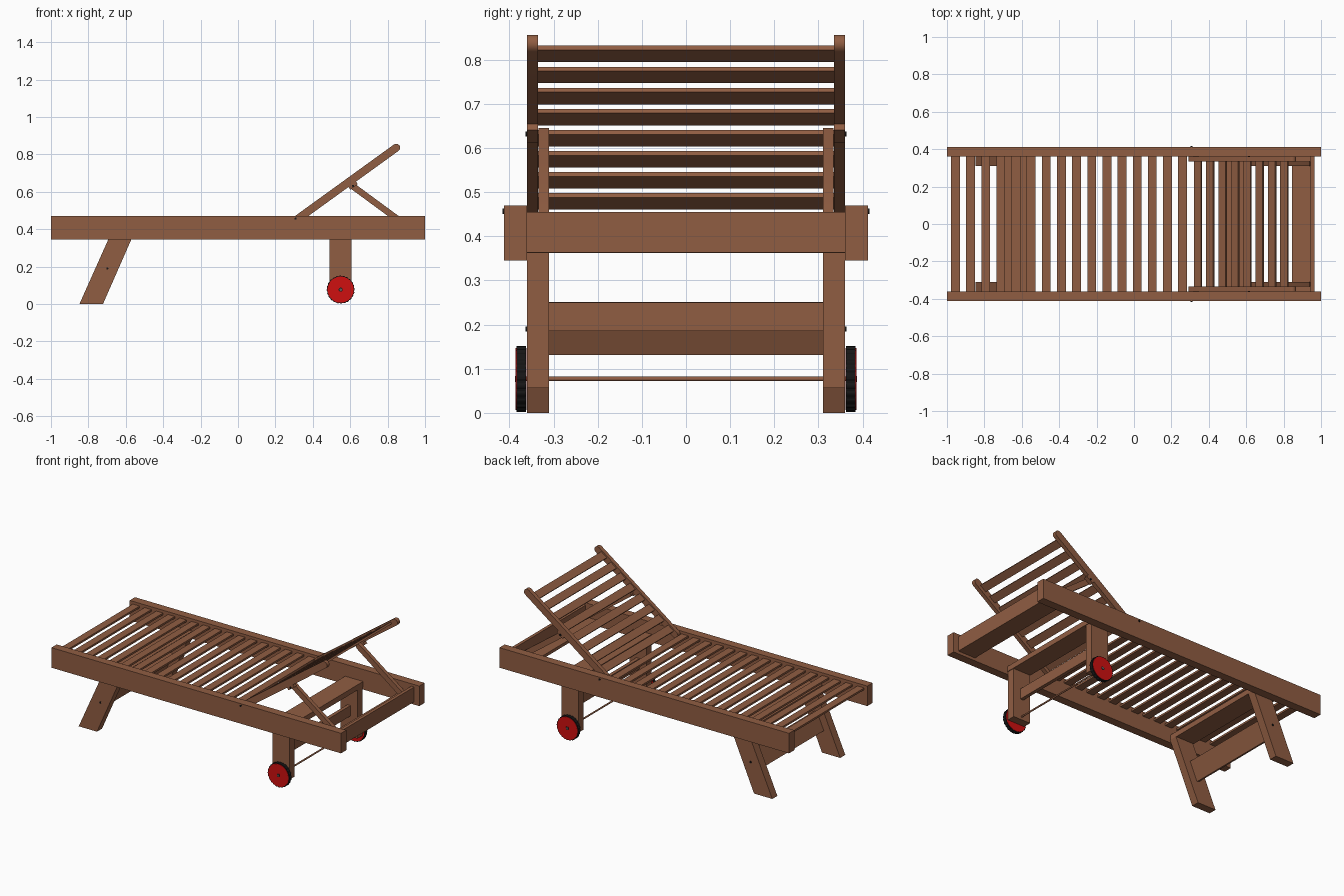
import bpy
import bmesh
from math import atan2, cos, sin, pi

cube = bpy.data.objects.get("Cube")
if cube:
    bpy.data.objects.remove(cube, do_unlink=True)


def make_material(name, rgb):
    mat = bpy.data.materials.new(name)
    mat.use_nodes = True
    color = (*rgb, 1)
    mat.diffuse_color = color
    node = next(n for n in mat.node_tree.nodes if n.type == "BSDF_PRINCIPLED")
    node.inputs["Base Color"].default_value = color
    return mat


WOOD = make_material("brown wood", (0.28, 0.11, 0.055))
RED = make_material("red wheel", (0.62, 0.005, 0.005))
BLACK = make_material("black rubber", (0.008, 0.008, 0.008))
STEEL = make_material("grey steel", (0.12, 0.11, 0.1))
SIDES = (("front", -1), ("back", 1))


def prism(name, outline, y0, y1, mat=WOOD, smooth=False):
    """Extrude an x-z outline from y0 to y1."""
    bm = bmesh.new()
    near = [bm.verts.new((x, y0, z)) for x, z in outline]
    far = [bm.verts.new((x, y1, z)) for x, z in outline]
    bm.faces.new(near)
    bm.faces.new(far)
    for i in range(len(outline)):
        j = (i + 1) % len(outline)
        bm.faces.new((near[i], near[j], far[j], far[i]))
    bmesh.ops.recalc_face_normals(bm, faces=bm.faces)
    mesh = bpy.data.meshes.new(name)
    bm.to_mesh(mesh)
    bm.free()
    mesh.materials.append(mat)
    obj = bpy.data.objects.new(name, mesh)
    bpy.context.collection.objects.link(obj)
    if smooth:
        bpy.ops.object.select_all(action="DESELECT")
        obj.select_set(True)
        bpy.context.view_layer.objects.active = obj
        bpy.ops.object.shade_smooth_by_angle()
    return obj


def pair(name, outline, y0, y1, mat=WOOD, smooth=False):
    """Make a part on both long sides."""
    for side, s in SIDES:
        prism(f"{name}_{side}", outline, s * y0, s * y1, mat, smooth)


def box(x0, x1, z0, z1):
    return [(x0, z0), (x1, z0), (x1, z1), (x0, z1)]


def tilted_box(cx, cz, length, thick, angle):
    c, s = cos(angle), sin(angle)
    return [(cx + u * c - v * s, cz + u * s + v * c)
            for u, v in box(-length / 2, length / 2, -thick / 2, thick / 2)]


def disc(cx, cz, r, n=32):
    return [(cx + r * cos(2 * pi * i / n), cz + r * sin(2 * pi * i / n)) for i in range(n)]


def capsule(a, b, r, n=8):
    """Bar outline with rounded ends."""
    ang = atan2(b[1] - a[1], b[0] - a[0])
    pts = []
    for (cx, cz), start in ((b, ang - pi / 2), (a, ang + pi / 2)):
        for i in range(n + 1):
            t = start + pi * i / n
            pts.append((cx + r * cos(t), cz + r * sin(t)))
    return pts


# Main frame
pair("side_rail", box(-1, 1, 0.345, 0.47), 0.36, 0.412)
prism("head_end_board", box(0.945, 0.965, 0.363, 0.455), -0.36, 0.36)
prism("strut_rest_board", box(0.845, 0.945, 0.363, 0.382), -0.36, 0.36)

# Seat slats
PITCH, SLAT_W, SLAT_T = 0.081, 0.047, 0.012
for i in range(16):
    x = -0.955 + i * PITCH
    prism(f"seat_slat_{i + 1}", box(x - SLAT_W / 2, x + SLAT_W / 2, 0.441, 0.453), -0.36, 0.36)

# Reclining backrest
low, high = (0.312, 0.45), (0.846, 0.836)
tilt = atan2(high[1] - low[1], high[0] - low[0])
c, s = cos(tilt), sin(tilt)
pair("backrest_bar", capsule(low, high, 0.021), 0.335, 0.36, smooth=True)
for i in range(8):
    d = 0.047 + i * 0.0815
    cx = high[0] - d * c - 0.006 * s
    cz = high[1] - d * s + 0.006 * c
    prism(f"backrest_slat_{i + 1}", tilted_box(cx, cz, SLAT_W, SLAT_T, tilt), -0.335, 0.335)

# Cleats and struts that prop the backrest
pair("strut_cleat", tilted_box(0.613, 0.637, 0.05, 0.026, tilt), 0.335, 0.36)
pair("strut", capsule((0.615, 0.629), (0.925, 0.401), 0.017), 0.31, 0.334, smooth=True)

# Slanted legs with top board and brace
pair("slanted_leg", [(-0.848, 0), (-0.722, 0), (-0.563, 0.362), (-0.686, 0.362)], 0.31, 0.36)
prism("foot_top_board", box(-0.69, -0.565, 0.362, 0.395), -0.36, 0.36)
prism("foot_brace", tilted_box(-0.7, 0.191, 0.122, 0.022, atan2(0.362, 0.16)), -0.31, 0.31)

# Upright wheel legs with top board and brace
pair("wheel_leg", box(0.49, 0.608, 0.056, 0.362), 0.31, 0.36)
prism("wheel_top_board", box(0.488, 0.612, 0.362, 0.395), -0.36, 0.36)
prism("wheel_brace", box(0.538, 0.56, 0.185, 0.25), -0.31, 0.31)

# Wheels on a thin axle
WX, WZ = 0.549, 0.077
tread = []
for i in range(96):
    r = 0.075 if i % 4 < 2 else 0.0725
    tread.append((WX + r * cos(2 * pi * i / 96), WZ + r * sin(2 * pi * i / 96)))
pair("tyre", tread, 0.362, 0.384, BLACK)
pair("wheel_disc", disc(WX, WZ, 0.07, 48), 0.361, 0.386, RED, True)
pair("hub_ring", disc(WX, WZ, 0.011, 16), 0.384, 0.3865, BLACK)
pair("hub_cap", disc(WX, WZ, 0.007, 16), 0.384, 0.388, STEEL)
prism("axle", disc(WX, WZ, 0.005, 16), -0.362, 0.362, WOOD, True)

# Bolts
for name, x, z, y in (("pivot_bolt", 0.308, 0.457, 0.412),
                      ("leg_bolt", -0.698, 0.19, 0.36),
                      ("strut_bolt", 0.615, 0.632, 0.36)):
    pair(name, disc(x, z, 0.006, 12), y - 0.01, y + 0.004, BLACK)
